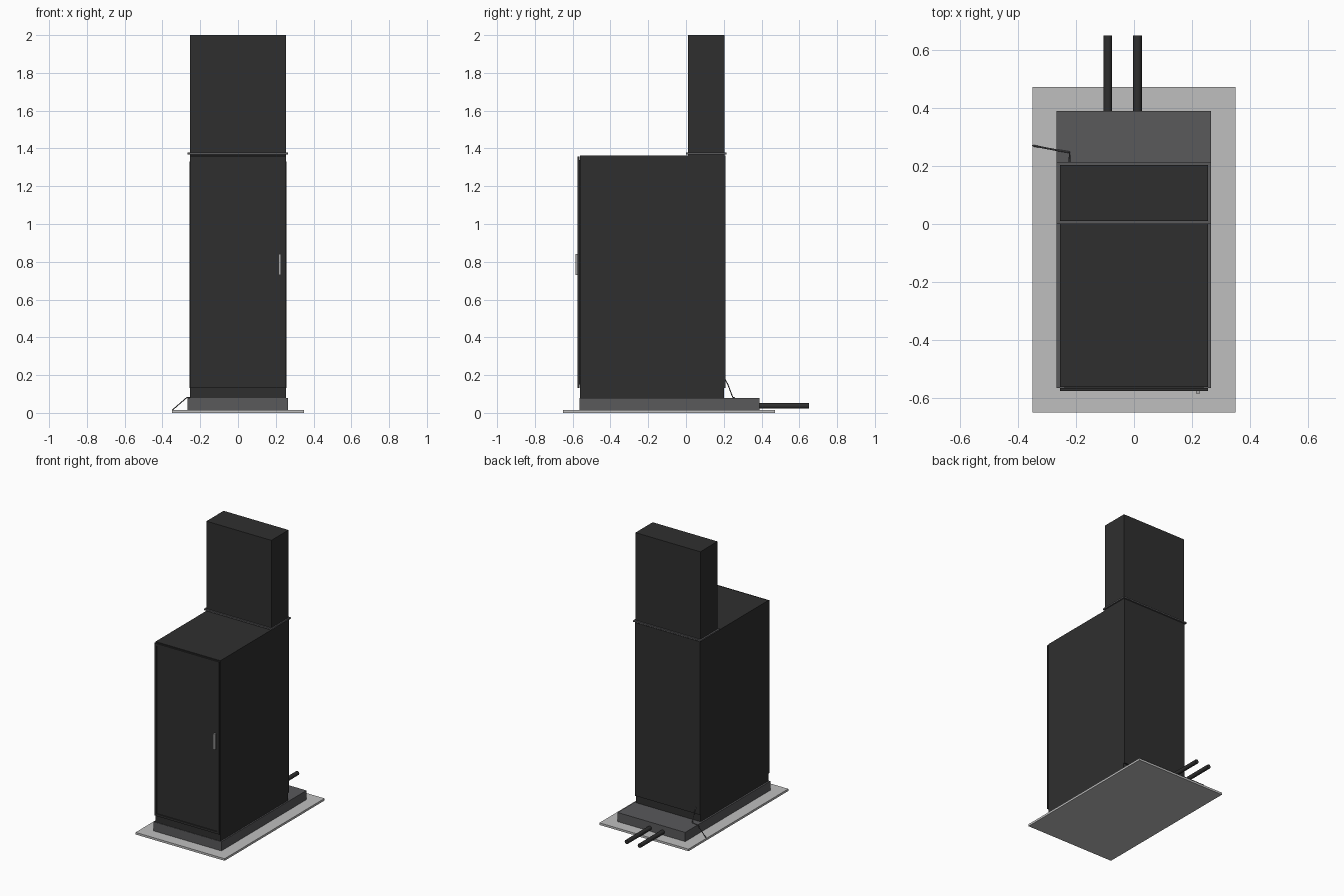
import bpy, bmesh
from mathutils import Vector

if "Cube" in bpy.data.objects:
    bpy.data.objects.remove(bpy.data.objects["Cube"])


def material(name, r, g, b):
    m = bpy.data.materials.new(name)
    m.diffuse_color = (r, g, b, 1)
    m.use_nodes = True
    m.node_tree.nodes["Principled BSDF"].inputs["Base Color"].default_value = m.diffuse_color
    return m


BLACK = material("charcoal paint", 0.028, 0.028, 0.028)
GREY = material("plinth grey", 0.10, 0.10, 0.105)
PALE = material("pale concrete", 0.52, 0.52, 0.52)
STEEL = material("brushed steel", 0.40, 0.40, 0.40)


def finish(name, bm, mat):
    mesh = bpy.data.meshes.new(name)
    bm.to_mesh(mesh)
    bm.free()
    mesh.materials.append(mat)
    ob = bpy.data.objects.new(name, mesh)
    bpy.context.collection.objects.link(ob)
    return ob


def box(name, x, y, z, mat, recess=None):
    """Box from (min, max) ranges; recess = y direction of a face to sink."""
    bm = bmesh.new()
    bmesh.ops.create_cube(bm, size=1)
    for v in bm.verts:
        v.co = Vector([(lo + hi) / 2 + c * (hi - lo)
                       for c, (lo, hi) in zip(v.co, (x, y, z))])
    if recess:
        bm.normal_update()
        face = [f for f in bm.faces if f.normal.y * recess > 0.9]
        bmesh.ops.inset_region(bm, faces=face, thickness=0.022, depth=0)
        bmesh.ops.inset_region(bm, faces=face, thickness=0.002, depth=-0.004)
    return finish(name, bm, mat)


def tube(name, points, radius, mat, sides=3):
    curve = bpy.data.curves.new(name, 'CURVE')
    curve.dimensions = '3D'
    curve.bevel_depth = radius
    curve.bevel_resolution = sides
    curve.use_fill_caps = True
    spline = curve.splines.new('POLY')
    spline.points.add(len(points) - 1)
    for p, co in zip(spline.points, points):
        p.co = (*co, 1)
    curve.materials.append(mat)
    ob = bpy.data.objects.new(name, curve)
    bpy.context.collection.objects.link(ob)
    return ob


# Ground slab and plinth
box("ground_slab", (-0.35, 0.35), (-0.65, 0.472), (0, 0.015), PALE)
box("plinth", (-0.267, 0.265), (-0.565, 0.39), (0.015, 0.08), GREY)

# Cabinet body and the tall rear duct
box("cabinet_body", (-0.255, 0.255), (-0.562, 0.2), (0.08, 1.363), BLACK)
box("rear_duct", (-0.255, 0.255), (0.01, 0.203), (1.363, 2.0), BLACK)
box("duct_flange", (-0.267, 0.265), (0.0, 0.214), (1.368, 1.378), GREY)

# Front door and rear panel with folded rims
box("front_door", (-0.255, 0.255), (-0.575, -0.565), (0.132, 1.358), BLACK, -1)
box("front_door_gasket", (-0.24, 0.24), (-0.566, -0.561), (0.15, 1.34), BLACK)
box("rear_panel", (-0.255, 0.255), (0.2, 0.208), (0.132, 1.363), BLACK)

# Narrow seam strips on both sides near the back
for side, x in (("left", (-0.257, -0.255)), ("right", (0.255, 0.257))):
    box(side + "_seam_strip", x, (0.168, 0.174), (0.132, 1.33), BLACK)

# Door handle
box("door_handle", (0.214, 0.227), (-0.584, -0.57), (0.73, 0.842), STEEL)

# Two service pipes leaving the plinth at the back
for side, x in (("left", -0.09), ("right", 0.012)):
    tube(side + "_service_pipe", [(x, 0.37, 0.037), (x, 0.65, 0.037)], 0.015, BLACK)

# Earthing wire from the rear panel down to the slab edge
tube("earth_wire", [(-0.222, 0.205, 0.18), (-0.222, 0.222, 0.15),
                    (-0.222, 0.247, 0.083), (-0.27, 0.255, 0.082),
                    (-0.349, 0.27, 0.014)], 0.003, GREY, 1)
